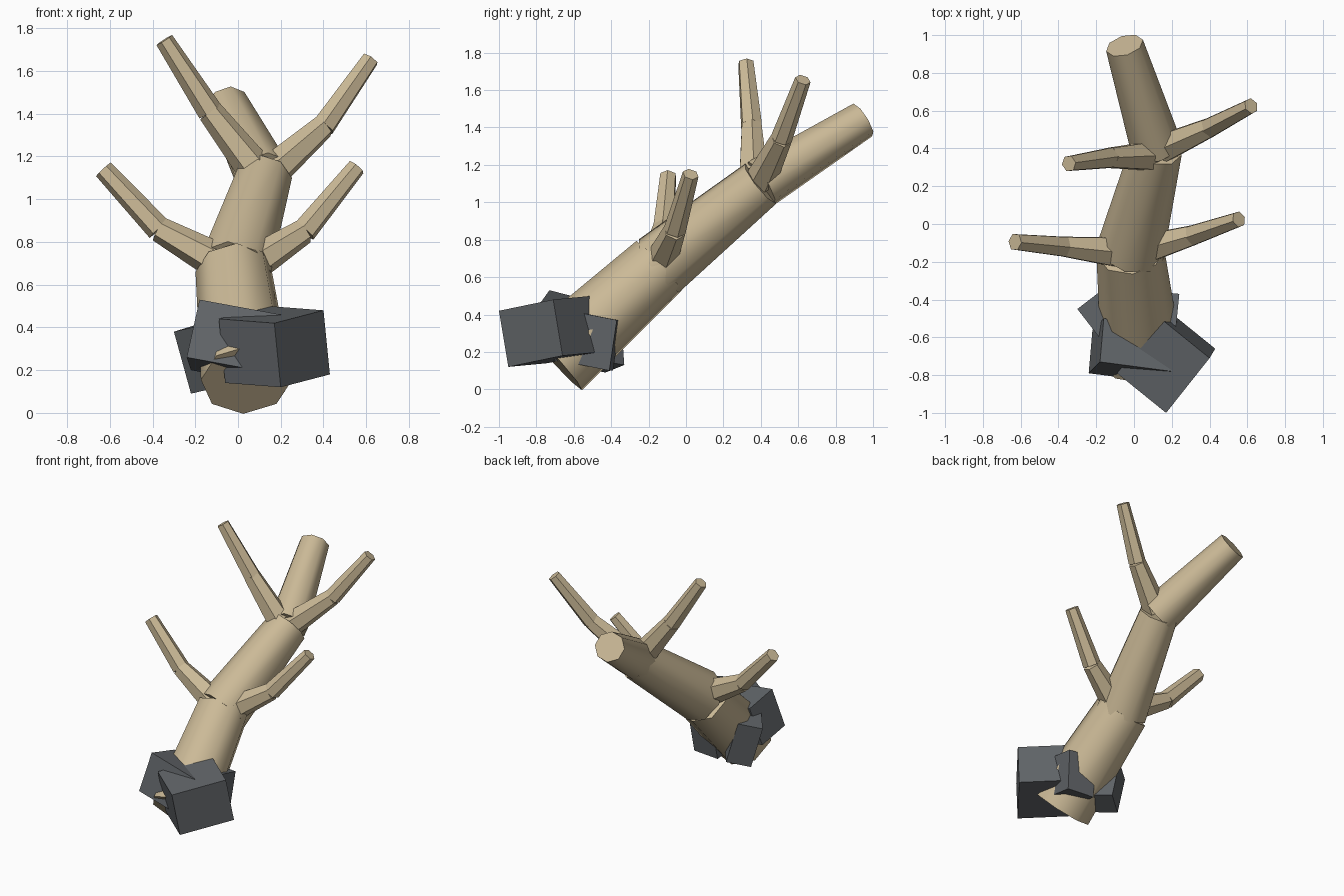
import bpy, bmesh, math
from mathutils import Vector

if "Cube" in bpy.data.objects:
    bpy.data.objects.remove(bpy.data.objects["Cube"])


def material(name, rgb):
    m = bpy.data.materials.new(name)
    m.diffuse_color = (*rgb, 1)
    m.use_nodes = True
    m.node_tree.nodes["Principled BSDF"].inputs["Base Color"].default_value = m.diffuse_color
    return m


BARK = material("dry_wood", (0.60, 0.49, 0.31))
STONE = material("grey_stone", (0.12, 0.13, 0.14))


def finish(bm, name, mat):
    bmesh.ops.recalc_face_normals(bm, faces=bm.faces)
    me = bpy.data.meshes.new(name)
    bm.to_mesh(me)
    bm.free()
    me.materials.append(mat)
    bpy.context.collection.objects.link(bpy.data.objects.new(name, me))


def limb(name, points, sides, smooth):
    """Chain of capped, tapered segments through (x, y, z, radius) points."""
    bm = bmesh.new()
    for p, q in zip(points, points[1:]):
        a, b = Vector(p[:3]), Vector(q[:3])
        d = (b - a).normalized()
        side = d.cross(Vector((0, 0, 1))).normalized()
        up = side.cross(d)
        rings = []
        for c, r in ((a, p[3]), (b, q[3])):
            ring = []
            for i in range(sides):
                t = 2 * math.pi * i / sides
                ring.append(bm.verts.new(c + r * (up * math.cos(t) + side * math.sin(t))))
            rings.append(ring)
        for i in range(sides):
            j = (i + 1) % sides
            f = bm.faces.new((rings[0][i], rings[0][j], rings[1][j], rings[1][i]))
            f.smooth = smooth
        bm.faces.new(rings[0])
        bm.faces.new(rings[1])
    finish(bm, name, BARK)


def rock(name, corner, u, v, w):
    """Tilted block from one corner and its three edges."""
    bm = bmesh.new()
    bmesh.ops.create_cube(bm, size=1)
    o, u, v, w = map(Vector, (corner, u, v, w))
    for vert in bm.verts:
        s = vert.co + Vector((0.5, 0.5, 0.5))
        vert.co = o + u * s.x + v * s.y + w * s.z
    finish(bm, name, STONE)


# Leaning trunk
limb("trunk", [(0.04, -0.70, 0.155, 0.215), (-0.02, -0.145, 0.66, 0.18),
               (0.12, 0.40, 1.10, 0.137), (-0.05, 0.945, 1.44, 0.102)], 8, True)

# Branches, each with one bend
limb("lower_left_branch", [(-0.08, -0.15, 0.70, 0.09), (-0.37, -0.12, 0.86, 0.06),
                           (-0.63, -0.095, 1.14, 0.047)], 6, False)
limb("lower_right_branch", [(0.03, -0.14, 0.67, 0.09), (0.31, -0.06, 0.85, 0.06),
                            (0.555, 0.025, 1.15, 0.044)], 6, False)
limb("upper_left_branch", [(0.08, 0.36, 1.14, 0.085), (-0.13, 0.35, 1.41, 0.06),
                           (-0.345, 0.32, 1.745, 0.044)], 6, False)
limb("upper_right_branch", [(0.15, 0.40, 1.12, 0.085), (0.40, 0.51, 1.34, 0.058),
                            (0.62, 0.625, 1.655, 0.043)], 6, False)

# Rocks around the foot
rock("front_right_rock", (0.17, -1.0, 0.42), (0.23, 0.29, 0.06), (-0.26, 0.21, 0.02), (0.03, 0.05, -0.30))
rock("front_left_rock", (-0.18, -0.73, 0.53), (0.38, -0.05, -0.07), (0.02, 0.23, -0.06), (-0.06, -0.06, -0.27))
rock("back_left_rock", (-0.30, -0.45, 0.38), (0.13, 0.10, 0.04), (0.17, -0.22, 0.04), (0.08, 0.02, -0.29))
rock("back_right_rock", (0.22, -0.57, 0.41), (0.02, 0.20, -0.04), (-0.20, 0.02, 0.0), (-0.02, -0.04, -0.27))
